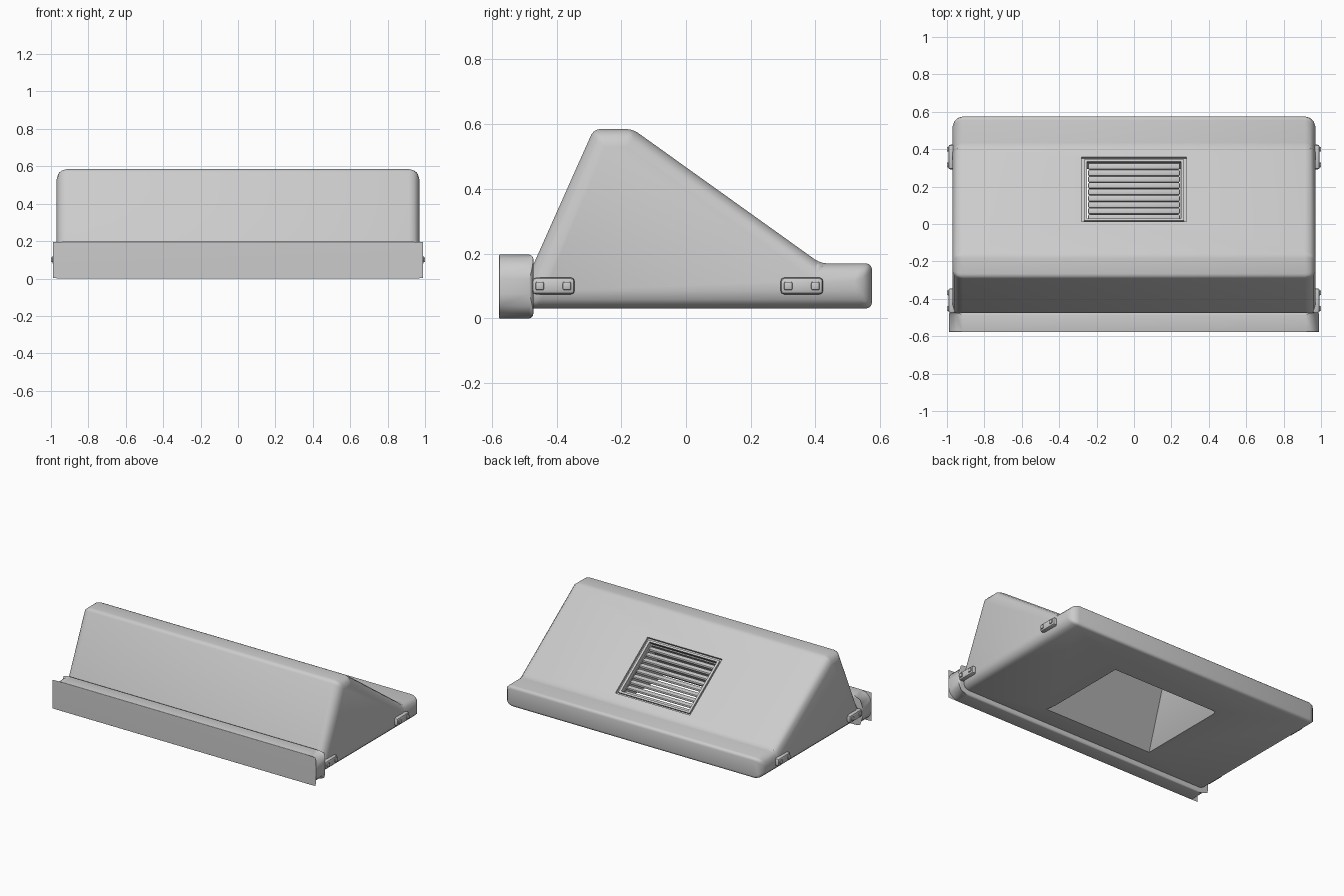
import bpy, bmesh, math
from mathutils import Matrix, Vector

if "Cube" in bpy.data.objects:
    bpy.data.objects.remove(bpy.data.objects["Cube"], do_unlink=True)

GREY = bpy.data.materials.new("light_grey")
GREY.use_nodes = True
GREY.diffuse_color = (0.6, 0.6, 0.6, 1)
GREY.node_tree.nodes["Principled BSDF"].inputs["Base Color"].default_value = (0.6, 0.6, 0.6, 1)

SLOPE = math.atan2(0.585 - 0.17, 0.415 + 0.165)


def slope_z(y):
    return 0.17 + (0.415 - y) * math.tan(SLOPE)


def add_object(name, bm):
    bmesh.ops.recalc_face_normals(bm, faces=bm.faces)
    mesh = bpy.data.meshes.new(name)
    bm.to_mesh(mesh)
    bm.free()
    mesh.materials.append(GREY)
    obj = bpy.data.objects.new(name, mesh)
    bpy.context.collection.objects.link(obj)
    return obj


def activate(obj):
    bpy.ops.object.select_all(action='DESELECT')
    obj.select_set(True)
    bpy.context.view_layer.objects.active = obj


def apply(obj, mod):
    activate(obj)
    bpy.ops.object.modifier_apply(modifier=mod.name)


def smooth(obj):
    activate(obj)
    bpy.ops.object.shade_smooth_by_angle(angle=math.radians(35))


def loft(name, lower, upper):
    """Solid between two matching outlines."""
    bm = bmesh.new()
    a = [bm.verts.new(p) for p in lower]
    b = [bm.verts.new(p) for p in upper]
    bm.faces.new(a)
    bm.faces.new(b)
    for i in range(len(a)):
        j = (i + 1) % len(a)
        bm.faces.new((a[i], a[j], b[j], b[i]))
    return add_object(name, bm)


def weighted_bevel(obj, width, segments, weight):
    """Bevel each edge by the share that weight(midpoint, direction) gives."""
    bm = bmesh.new()
    bm.from_mesh(obj.data)
    layer = bm.edges.layers.float.new("bevel_weight_edge")
    for e in bm.edges:
        p, q = (v.co for v in e.verts)
        e[layer] = weight((p + q) / 2, (q - p).normalized())
    bm.to_mesh(obj.data)
    bm.free()
    mod = obj.modifiers.new("rounding", 'BEVEL')
    mod.limit_method = 'WEIGHT'
    mod.width, mod.segments = width, segments
    mod.use_clamp_overlap = False
    apply(obj, mod)


def box(name, size, matrix, bevel=0.0, segments=2):
    bm = bmesh.new()
    bmesh.ops.create_cube(bm, size=1, matrix=Matrix.Diagonal((*size, 1)))
    if bevel:
        bmesh.ops.bevel(bm, geom=bm.edges[:], offset=bevel, segments=segments,
                        profile=0.5, affect='EDGES')
    bm.transform(matrix)
    return add_object(name, bm)


def cut(obj, cutter):
    cutter.hide_render = True
    mod = obj.modifiers.new("cut", 'BOOLEAN')
    mod.operation, mod.solver, mod.object = 'DIFFERENCE', 'EXACT', cutter
    apply(obj, mod)
    bpy.data.objects.remove(cutter, do_unlink=True)


# Wedge housing, extruded across x
profile = [(-0.49, 0.03), (0.575, 0.03), (0.575, 0.17), (0.415, 0.17),
           (-0.165, 0.585), (-0.285, 0.585), (-0.49, 0.125)]
housing = loft("housing", [(-0.97, y, z) for y, z in profile],
               [(0.97, y, z) for y, z in profile])
weighted_bevel(housing, 0.055, 3, lambda mid, d: 0.35 if abs(d.x) > 0.5 else 1.0)

# Stepped vent recess in the sloped face
centre = Vector((0, 0.185, slope_z(0.185)))
on_slope = Matrix.Translation(centre) @ Matrix.Rotation(-SLOPE, 4, 'X')
cut(housing, box("rim_cutter", (0.56, 0.425, 0.03), on_slope))
cut(housing, box("recess_cutter", (0.51, 0.385, 0.08), on_slope))

# Flared duct from the vent down to the open underside
def rectangle(x, y0, y1, height):
    return [(sx * x, y, height(y)) for sx, y in ((-1, y0), (1, y0), (1, y1), (-1, y1))]


cut(housing, loft("duct_cutter", rectangle(0.42, -0.37, 0.29, lambda y: 0.0),
                  rectangle(0.24, 0.03, 0.325, lambda y: slope_z(y) - 0.015)))
smooth(housing)

# Raised lip inside the recess
bm = bmesh.new()
outer, inner = [], []
for sx, sy in ((-1, -1), (1, -1), (1, 1), (-1, 1)):
    outer.append((sx * 0.268, sy * 0.2))
    inner.append((sx * 0.252, sy * 0.187))
loops = [[bm.verts.new((x, y, z)) for x, y in ring]
         for ring, z in ((outer, -0.02), (outer, -0.004), (inner, -0.004), (inner, -0.02))]
for k in range(4):
    for i in range(4):
        j = (i + 1) % 4
        a, b = loops[k], loops[(k + 1) % 4]
        bm.faces.new((a[i], a[j], b[j], b[i]))
bm.transform(on_slope)
add_object("vent_lip", bm)

# Louvre slats stepping down the slope
COUNT = 9
for i in range(COUNT):
    y = 0.035 + i * 0.034
    place = (Matrix.Translation((0, y, slope_z(y) - 0.045))
             @ Matrix.Rotation(math.radians(-8), 4, 'X'))
    slat = box(f"vent_slat_{i + 1}", (0.49, 0.034, 0.018), place, 0.007)
    smooth(slat)

# Front bar with rounded ends
bar_outline = [(-0.99, 0.0), (0.99, 0.0), (0.99, 0.197), (-0.99, 0.197)]
bar = loft("front_bar", [(x, -0.578, z) for x, z in bar_outline],
           [(x, -0.472, z) for x, z in bar_outline])


def bar_weight(mid, d):
    if abs(d.y) > 0.5:
        return 1.0
    return 0.17 if mid.y > -0.5 else 0.03


weighted_bevel(bar, 0.075, 3, bar_weight)
smooth(bar)

# Side brackets, each with two square bolts
for side, sx in (("left", 1), ("right", -1)):
    for end, y in (("front", -0.41), ("back", 0.358)):
        plate = box(f"{side}_{end}_bracket", (0.04, 0.132, 0.052),
                    Matrix.Translation((sx * 0.973, y, 0.1)), 0.012)
        smooth(plate)
        for n, dy in enumerate((-0.042, 0.042)):
            bolt = box(f"{side}_{end}_bolt_{n + 1}", (0.02, 0.026, 0.026),
                       Matrix.Translation((sx * 0.99, y + dy, 0.1)), 0.005)
            smooth(bolt)
